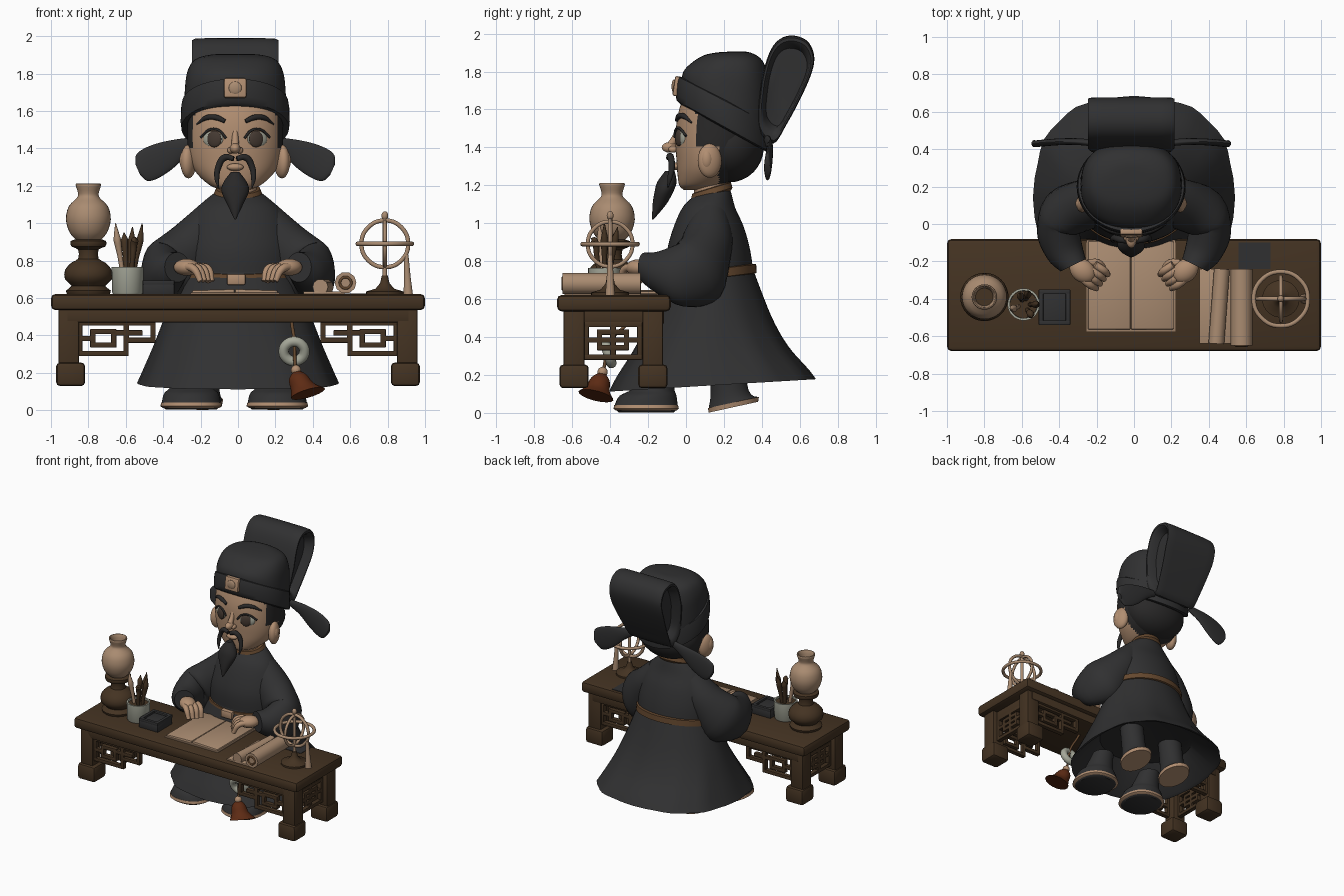
import bpy, bmesh, math
from mathutils import Vector, Matrix

def material(name, r, g, b):
    m = bpy.data.materials.new(name)
    m.diffuse_color = (r, g, b, 1)
    return m

ROBE = material("charcoal cloth", 0.030, 0.030, 0.031)
SKIN = material("warm skin", 0.44, 0.27, 0.165)
WOOD = material("dark wood", 0.058, 0.033, 0.016)
HAIR = material("black hair", 0.022, 0.021, 0.021)
PAPER = material("tan paper", 0.40, 0.26, 0.165)
JADE = material("grey jade", 0.38, 0.39, 0.32)
RUST = material("rust tassel", 0.11, 0.024, 0.007)
BELT = material("brown leather", 0.13, 0.065, 0.028)
IRIS = material("brown iris", 0.06, 0.042, 0.032)

def build(name, bm, *mats):
    bmesh.ops.recalc_face_normals(bm, faces=bm.faces)
    me = bpy.data.meshes.new(name)
    bm.to_mesh(me)
    bm.free()
    ob = bpy.data.objects.new(name, me)
    for m in mats:
        me.materials.append(m)
    bpy.context.collection.objects.link(ob)
    return ob

def box(name, x0, x1, y0, y1, z0, z1, mat, bev=0.008, rot=None):
    bm = bmesh.new()
    bmesh.ops.create_cube(bm, size=1)
    bmesh.ops.scale(bm, vec=(x1 - x0, y1 - y0, z1 - z0), verts=bm.verts)
    if bev:
        bmesh.ops.bevel(bm, geom=bm.edges[:], offset=bev, segments=2, affect='EDGES', profile=0.5)
    if rot:
        bmesh.ops.transform(bm, matrix=rot, verts=bm.verts)
    bmesh.ops.translate(bm, vec=((x0 + x1) / 2, (y0 + y1) / 2, (z0 + z1) / 2), verts=bm.verts)
    return build(name, bm, mat)

def ball(name, c, r, mat, rz=0):
    bm = bmesh.new()
    bmesh.ops.create_uvsphere(bm, u_segments=28, v_segments=16, radius=1)
    M = Matrix.Translation(c) @ Matrix.Rotation(rz, 4, 'Z') @ Matrix.Diagonal((*r, 1))
    bmesh.ops.transform(bm, matrix=M, verts=bm.verts)
    return build(name, bm, mat)

def power(v, p):
    return math.copysign(abs(v) ** (2 / p), v)

def flat(z, cy, rx, ry, cx=0.0, tilt=0.0, p=2.0, rip=0.0, k=48):
    """Level (or tilted) oval ring."""
    out = []
    for i in range(k):
        a = 2 * math.pi * i / k
        f = 1 + rip * math.cos(12 * a)
        dy = ry * power(math.sin(a), p) * f
        out.append(Vector((cx + rx * power(math.cos(a), p) * f, cy + dy, z + tilt * dy)))
    return out

def ring(c, n, ru, rv, k=32):
    """Oval ring across direction n."""
    n = Vector(n).normalized()
    u = n.cross((0, 0, 1)).normalized()
    v = u.cross(n)
    return [Vector(c) + u * ru * math.cos(2 * math.pi * i / k) + v * rv * math.sin(2 * math.pi * i / k) for i in range(k)]

def spline(a, b, c, d, t):
    return b + 0.5 * t * (c - a + t * (2 * a - 5 * b + 4 * c - d + t * (3 * (b - c) + d - a)))

def loft(name, rings, mats, sub=4, lead=()):
    """Skin over rings, smoothed along the length, with capped ends."""
    rows = []
    for i in range(len(rings) - 1):
        q = [rings[max(0, i - 1)], rings[i], rings[i + 1], rings[min(len(rings) - 1, i + 2)]]
        for s in range(sub):
            rows.append([spline(*p, s / sub) for p in zip(*q)])
    rows = list(lead) + rows + [rings[-1]]
    bm = bmesh.new()
    vs = [[bm.verts.new(p) for p in r] for r in rows]
    k = len(vs[0])
    for a, b in zip(vs, vs[1:]):
        for i in range(k):
            j = (i + 1) % k
            bm.faces.new((a[i], a[j], b[j], b[i]))
    bm.faces.new(vs[0])
    bm.faces.new(vs[-1])
    return build(name, bm, *(mats if isinstance(mats, tuple) else (mats,)))

def lathe(name, x, y, prof, mat, sub=1):
    return loft(name, [flat(z, y, r, r, x, k=32) for r, z in prof], mat, sub)

def tube(name, pts, r, mat, radii=None, cyclic=False):
    cu = bpy.data.curves.new(name, 'CURVE')
    cu.dimensions, cu.bevel_depth, cu.use_fill_caps = '3D', r, True
    cu.resolution_u, cu.bevel_resolution = 6, 3
    sp = cu.splines.new('BEZIER')
    sp.bezier_points.add(len(pts) - 1)
    for i, (b, p) in enumerate(zip(sp.bezier_points, pts)):
        b.co, b.radius = p, radii[i] if radii else 1
        b.handle_left_type = b.handle_right_type = 'AUTO'
    sp.use_cyclic_u = cyclic
    cu.materials.append(mat)
    ob = bpy.data.objects.new(name, cu)
    bpy.context.collection.objects.link(ob)
    bpy.ops.object.select_all(action='DESELECT')
    ob.select_set(True)
    bpy.context.view_layer.objects.active = ob
    bpy.ops.object.convert(target='MESH')

def hoop(name, c, R, r, mat, u=(1, 0, 0), v=(0, 0, 1)):
    tube(name, [Vector(c) + R * (math.cos(a) * Vector(u) + math.sin(a) * Vector(v))
                for a in (i * math.pi / 4 for i in range(8))], r, mat, cyclic=True)

# --- Desk ---
box("desk_top", -1, 1, -0.68, -0.08, 0.535, 0.622, WOOD, 0.025)
box("desk_apron", -0.92, 0.92, -0.645, -0.115, 0.47, 0.55, WOOD)
box("desk_dark_patch", 0.56, 0.73, -0.24, -0.10, 0.619, 0.625, ROBE, 0)
for s in (-1, 1):
    for y in (-0.59, -0.175):
        box("desk_leg", s * 0.905 - 0.055, s * 0.905 + 0.055, y - 0.055, y + 0.055, 0.2, 0.55, WOOD, 0.01)
        box("desk_foot", s * 0.895 - 0.077, s * 0.895 + 0.077, y - 0.077, y + 0.077, 0.13, 0.255, WOOD, 0.02)

def frame(name, a0, a1, z0, z1, off, side=False, w=0.028):
    for b0, b1, c0, c1 in ((a0, a1, z0, z0 + w), (a0, a1, z1 - w, z1), (a0, a0 + w, z0, z1), (a1 - w, a1, z0, z1)):
        if side:
            box(name, off - 0.018, off + 0.018, b0, b1, c0, c1, WOOD, 0.004)
        else:
            box(name, b0, b1, off - 0.018, off + 0.018, c0, c1, WOOD, 0.004)

for s in (-1, 1):
    for y in (-0.61, -0.155):
        for a, b, z0, z1 in ((0.585, 0.86, 0.29, 0.48), (0.44, 0.61, 0.36, 0.48), (0.65, 0.79, 0.335, 0.435), (0.51, 0.68, 0.40, 0.428), (0.77, 0.86, 0.37, 0.398)):
            frame("lattice", min(s * a, s * b), max(s * a, s * b), z0, z1, y)
    for a, b, z0, z1 in ((-0.54, -0.23, 0.28, 0.48), (-0.47, -0.30, 0.33, 0.44), (-0.40, -0.37, 0.28, 0.48), (-0.54, -0.23, 0.37, 0.398)):
        frame("side_lattice", a, b, z0, z1, s * 0.905, True)

# --- Robe body ---
loft("skirt", [flat(0.145, 0.14, 0.535, 0.54, 0, 0.06, 2.5, 0.010), flat(0.21, 0.14, 0.505, 0.50, 0, 0.04, 2.4, 0.012),
               flat(0.34, 0.13, 0.45, 0.405, 0, 0.03, 2.3, 0.010), flat(0.5, 0.13, 0.39, 0.32, 0, 0.02, 2.1, 0.005),
               flat(0.74, 0.13, 0.30, 0.23)], ROBE, 5, [flat(0.33, 0.14, 0.36, 0.34), flat(0.155, 0.14, 0.51, 0.515, 0, 0.06, 2.5)])
loft("torso", [flat(0.70, 0.13, 0.30, 0.23), flat(0.85, 0.12, 0.30, 0.22), flat(0.98, 0.12, 0.27, 0.185),
               flat(1.08, 0.12, 0.22, 0.14), flat(1.15, 0.13, 0.14, 0.105, 0, 0.2), flat(1.17, 0.13, 0.10, 0.09, 0, 0.3)], ROBE)
loft("belt", [flat(0.705, 0.13, 0.30, 0.23, 0, 0.12), flat(0.71, 0.13, 0.314, 0.243, 0, 0.12),
              flat(0.755, 0.13, 0.31, 0.24, 0, 0.12), flat(0.76, 0.13, 0.29, 0.22, 0, 0.12)], BELT, 1)
box("buckle", -0.06, 0.04, -0.14, -0.10, 0.67, 0.73, SKIN, 0.01)
loft("collar", [flat(1.14, 0.135, 0.12, 0.10, 0, 0.3), flat(1.155, 0.135, 0.13, 0.11, 0, 0.3), flat(1.185, 0.135, 0.118, 0.102, 0, 0.3),
                flat(1.19, 0.135, 0.09, 0.08, 0, 0.3)], BELT, 1)
loft("neck", [flat(1.1, 0.13, 0.10, 0.085), flat(1.3, 0.13, 0.10, 0.09)], SKIN, 1)

# --- Sleeves, hands, shoes ---
SLEEVE = (((.14, .13, 1.01), (.8, -.1, -.6), .10, .11), ((.235, .11, .89), (.75, -.2, -.85), .135, .14),
          ((.355, .065, .75), (.4, -.5, -.45), .14, .19), ((.405, -.03, .725), (-.1, -1, -.1), .115, .165),
          ((.37, -.15, .74), (-.4, -1, 0), .10, .11), ((.325, -.22, .765), (-.5, -1, 0), .075, .08))
for s in (-1, 1):
    loft("sleeve", [ring((s * c[0], c[1], c[2]), (s * n[0], n[1], n[2]), a, b) for c, n, a, b in SLEEVE], ROBE)
    ball("palm", (s * 0.275, -0.25, 0.765), (0.075, 0.06, 0.045), SKIN, s * 0.7)
    for i in range(4):
        d = i * 0.025
        tube("finger", [(s * (0.285 - d), -0.285 + d * 0.9, 0.77), (s * (0.235 - d), -0.325 + d, 0.755), (s * (0.20 - d * 0.8), -0.345 + d, 0.69)],
             0.021, SKIN, (1, 1, 0.75))
    tube("thumb", [(s * 0.25, -0.21, 0.755), (s * 0.19, -0.21, 0.73), (s * 0.155, -0.25, 0.69)], 0.021, SKIN, (1, 1, 0.7))
    x = -0.25 if s < 0 else 0.21
    loft("shoe_sole", [flat(0.012, -0.21, 0.15, 0.160, x, p=2.3), flat(0.022, -0.21, 0.165, 0.172, x, p=2.3), flat(0.042, -0.21, 0.16, 0.168, x, p=2.3)], SKIN, 1)
    loft("shoe_underside", [flat(0.003, -0.21, 0.135, 0.145, x, p=2.3), flat(0.014, -0.21, 0.148, 0.158, x, p=2.3)], ROBE, 1)
    loft("shoe", [flat(0.041, -0.21, 0.158, 0.166, x, p=2.3), flat(0.09, -0.20, 0.145, 0.15, x), flat(0.13, -0.17, 0.11, 0.11, x), flat(0.24, -0.12, 0.08, 0.08, x)], ROBE)
    x = s * 0.19
    loft("heel_sole", [flat(0.03, 0.25, 0.105, 0.13, x, 0.22), flat(0.055, 0.25, 0.11, 0.135, x, 0.22)], SKIN, 1)
    loft("heel", [flat(0.055, 0.25, 0.105, 0.13, x, 0.22), flat(0.12, 0.23, 0.09, 0.10, x), flat(0.34, 0.2, 0.09, 0.09, x)], ROBE)

# --- Head, hair by position ---
HX = -0.015
head = loft("head", [flat(z, cy, rx, ry, HX, p=2.1, k=64) for z, cy, rx, ry in (
    (1.175, .06, .06, .07), (1.20, .08, .13, .115), (1.26, .12, .20, .165), (1.33, .145, .24, .195),
    (1.42, .155, .255, .21), (1.53, .16, .255, .21), (1.62, .17, .25, .2), (1.7, .18, .22, .18))], (SKIN, HAIR), 6)
for f in head.data.polygons:
    y, z = f.center.y, f.center.z
    f.material_index = int(y > 0.17 or (y > 0.055 and z > 1.40))
ball("back_hair", (HX, 0.225, 1.40), (0.25, 0.185, 0.185), HAIR)

def face_y(x):
    return 0.155 - 0.21 * math.sqrt(1 - (x / 0.255) ** 2)

for s in (-1, 1):
    ball("ear", (HX + s * 0.25, 0.125, 1.33), (0.04, 0.065, 0.09), SKIN, s * 0.3)
    ball("ear_bowl", (HX + s * 0.264, 0.11, 1.335), (0.034, 0.036, 0.058), SKIN, s * 0.3)
    ball("eye", (HX + s * 0.117, face_y(.117) + .007, 1.45), (0.058, 0.018, 0.045), JADE, s * 0.4)
    ball("iris", (HX + s * 0.112, face_y(.112) - .005, 1.45), (0.041, 0.013, 0.044), IRIS, s * 0.4)
    tube("eyelid", [(HX + s * x, face_y(x) - 0.010, z) for x, z in ((.05, 1.455), (.085, 1.495), (.13, 1.502), (.185, 1.46))], 0.007, HAIR)
    tube("eyebrow", [(HX + s * x, face_y(x) + 0.002, z) for x, z in ((.055, 1.545), (.10, 1.565), (.15, 1.565), (.205, 1.53))], 0.014, HAIR, (.8, 1.1, 1, .4))
    tube("moustache", [(HX + s * x, y, z) for x, y, z in ((.008, -.092, 1.345), (.055, -.083, 1.352), (.09, -.075, 1.30), (.098, -.085, 1.24), (.09, -.095, 1.19))],
         0.017, HAIR, (.8, 1.1, 1, .8, .2))
    ball("nostril", (HX + s * 0.024, -0.068, 1.39), (0.018, 0.025, 0.018), SKIN)
ball("nose", (HX, -0.085, 1.40), (0.028, 0.043, 0.028), SKIN)
tube("nose_bridge", [(HX, -0.03, 1.52), (HX, -0.053, 1.46), (HX, -0.085, 1.405)], 0.022, SKIN, (.6, .8, 1))
ball("lips", (HX, -0.055, 1.30), (0.045, 0.026, 0.02), SKIN)
loft("goatee", [flat(z, y, a, b, HX, k=24) for z, y, a, b in ((1.275, -.085, .022, .025), (1.22, -.10, .062, .05), (1.17, -.115, .073, .05),
                                                           (1.10, -.14, .042, .036), (1.02, -.175, .004, .004))], HAIR)

# --- Hat ---
loft("hat_band", [flat(1.50, .2, .25, .21, HX, -.55), flat(1.51, .2, .288, .25, HX, -.55), flat(1.58, .2, .29, .252, HX, -.54),
                  flat(1.645, .205, .284, .246, HX, -.52), flat(1.655, .205, .25, .21, HX, -.52)], ROBE, 2)
loft("hat_crown", [flat(1.6, .21, .272, .234, HX, -.5, 2.2), flat(1.70, .215, .27, .23, HX, -.42, 2.3), flat(1.80, .235, .258, .20, HX, -.25, 2.4),
                   flat(1.87, .25, .22, .155, HX, -.1, 2.4), flat(1.90, .25, .14, .09, HX), flat(1.905, .25, .03, .02, HX)], ROBE)
PANEL = [Vector(p) for p in ((.46, 1.42), (.53, 1.52), (.61, 1.67), (.665, 1.80), (.675, 1.89), (.635, 1.965), (.55, 1.99), (.475, 1.955), (.425, 1.86), (.39, 1.7), (.38, 1.5))]
OUTLINE = [spline(*(PANEL[(i + j) % 11] for j in (-1, 0, 1, 2)), t / 4) for i in range(11) for t in range(4)]

def panel_row(x, k):
    return [Vector((HX + x * (0.8 + 0.2 * min(1, max(0, (z - 1.4) / 0.35))), .54 + (y - .54) * k, 1.75 + (z - 1.75) * k)) for y, z in OUTLINE]

# rear panel widens upward; its sides are recessed like a rolled loop
SIDE = ((.16, .55), (.16, .72), (.215, .80), (.232, .88), (.232, .95), (.215, .985), (.16, .997))
loft("hat_rear_panel", [panel_row(-x, k) for x, k in SIDE] + [panel_row(0, 1)] + [panel_row(x, k) for x, k in SIDE[::-1]], ROBE, 1)
for s in (-1, 1):
    loft("hat_wing", [ring((HX + s * x, y, z), (s, 0, -.45), .018, h) for x, y, z, h in (
        (.18, .43, 1.44, .025), (.28, .44, 1.405, .05), (.37, .44, 1.36, .078), (.45, .435, 1.32, .088), (.50, .43, 1.295, .075), (.52, .43, 1.285, .03))], ROBE)
box("hat_badge", HX - .06, HX + .06, -.065, -.03, 1.67, 1.775, SKIN, .01, Matrix.Rotation(-.15, 4, 'X'))
ball("badge_boss", (HX, -.064, 1.722), (.035, .012, .035), PAPER)

# --- Lamp ---
lathe("lamp_base", -.8, -.39, ((.11, .615), (.12, .64), (.09, .665), (.125, .70), (.125, .75), (.09, .79), (.055, .81), (.055, .86), (.09, .875), (.095, .905), (.06, .915)), WOOD, 2)
lathe("lamp_globe", -.8, -.39, ((.065, .91), (.10, .95), (.12, 1.02), (.105, 1.09), (.062, 1.135), (.055, 1.16), (.068, 1.205), (.055, 1.205), (.045, 1.13)), PAPER, 3)
lathe("lamp_wick", -.8, -.39, ((.048, 1.13), (.048, 1.15)), WOOD)

# --- Brush pot and ink stone ---
lathe("brush_pot", -.59, -.43, ((.075, .618), (.083, .63), (.086, .765), (.074, .765), (.072, .68)), JADE)
lathe("pot_inside", -.59, -.43, ((.073, .74), (.073, .752)), WOOD)
for dx, dy, z, m in ((-.05, -.02, 1.0, PAPER), (.02, .05, .98, WOOD), (.06, 0, 1.0, WOOD), (-.015, .04, .95, WOOD), (.035, -.05, .92, WOOD)):
    x, y = -.59 + dx * .4, -.43 + dy * .4
    tube("brush", [(x, y, .68), (x + dx * .4, y + dy * .4, .82), (x + dx * .7, y + dy * .7, .91), (x + dx * .9, y + dy, z)], .017, m, (.7, .8, 1.2, .15))
box("ink_stone", -.51, -.34, -.54, -.35, .615, .68, ROBE, .008)
for a, b, c, d in ((-.51, -.34, -.54, -.515), (-.51, -.34, -.375, -.35), (-.51, -.485, -.54, -.35), (-.365, -.34, -.54, -.35)):
    box("ink_stone_rim", a, b, c, d, .67, .695, ROBE, .004)

# --- Open book and scroll ---
box("book_cover", -.255, .222, -.575, -.085, .617, .629, PAPER, .003)
for s in (-1, 1):
    box("book_pages", -.017 + s * .115 - .114, -.017 + s * .115 + .114, -.565, -.09, .62, .645, PAPER, .008, Matrix.Rotation(s * .03, 4, 'Y'))
tube("scroll_roll", [(.575, -.65, .682), (.575, -.24, .682)], .058, PAPER)
tube("scroll_small_roll", [(.44, -.64, .66), (.47, -.24, .66)], .042, PAPER)
box("scroll_sheet", .35, .57, -.64, -.24, .62, .635, PAPER, .003)
hoop("scroll_spiral", (.575, -.65, .682), .03, .007, BELT)

# --- Armillary sphere ---
A = (.785, -.4, .89)
hoop("armillary_meridian", A, .125, .012, PAPER)
hoop("armillary_cross_ring", A, .118, .011, PAPER, (0, 1, 0))
hoop("armillary_horizon", A, .145, .012, PAPER, (1, 0, 0), (0, 1, 0))
tube("armillary_axis", [(.785, -.4, .64), (.785, -.4, 1.05)], .012, PAPER)
ball("armillary_finial", (.785, -.4, 1.04), (.018, .018, .024), PAPER)
lathe("armillary_base", .785, -.4, ((.10, .617), (.10, .635), (.05, .65), (.025, .68), (.016, .72)), WOOD)
tube("armillary_post", [(.91, -.4, .62), (.905, -.4, .72), (.90, -.4, .83)], .02, PAPER, (1.3, .9, .6))

# --- Jade pendant and tassel ---
hoop("jade_ring", (.30, -.41, .315), .055, .028, JADE, (1, 0, 0), (0, -.3, .95))
tube("pendant_cord", [(.27, -.2, .6), (.29, -.33, .45), (.30, -.40, .38), (.305, -.43, .25), (.31, -.44, .2)], .009, BELT)
ball("tassel_bead", (.31, -.44, .215), (.027, .027, .027), SKIN)
loft("tassel", [ring(c, (.3, -.25, -1), r, r, 16) for c, r in (((.31, -.44, .205), .02), ((.32, -.45, .175), .05), ((.345, -.465, .125), .065), ((.375, -.475, .09), .095))], RUST)

# smooth shading, sharp edges kept
bpy.ops.object.select_all(action='SELECT')
bpy.context.view_layer.objects.active = head
bpy.ops.object.shade_smooth_by_angle(angle=math.radians(40))
